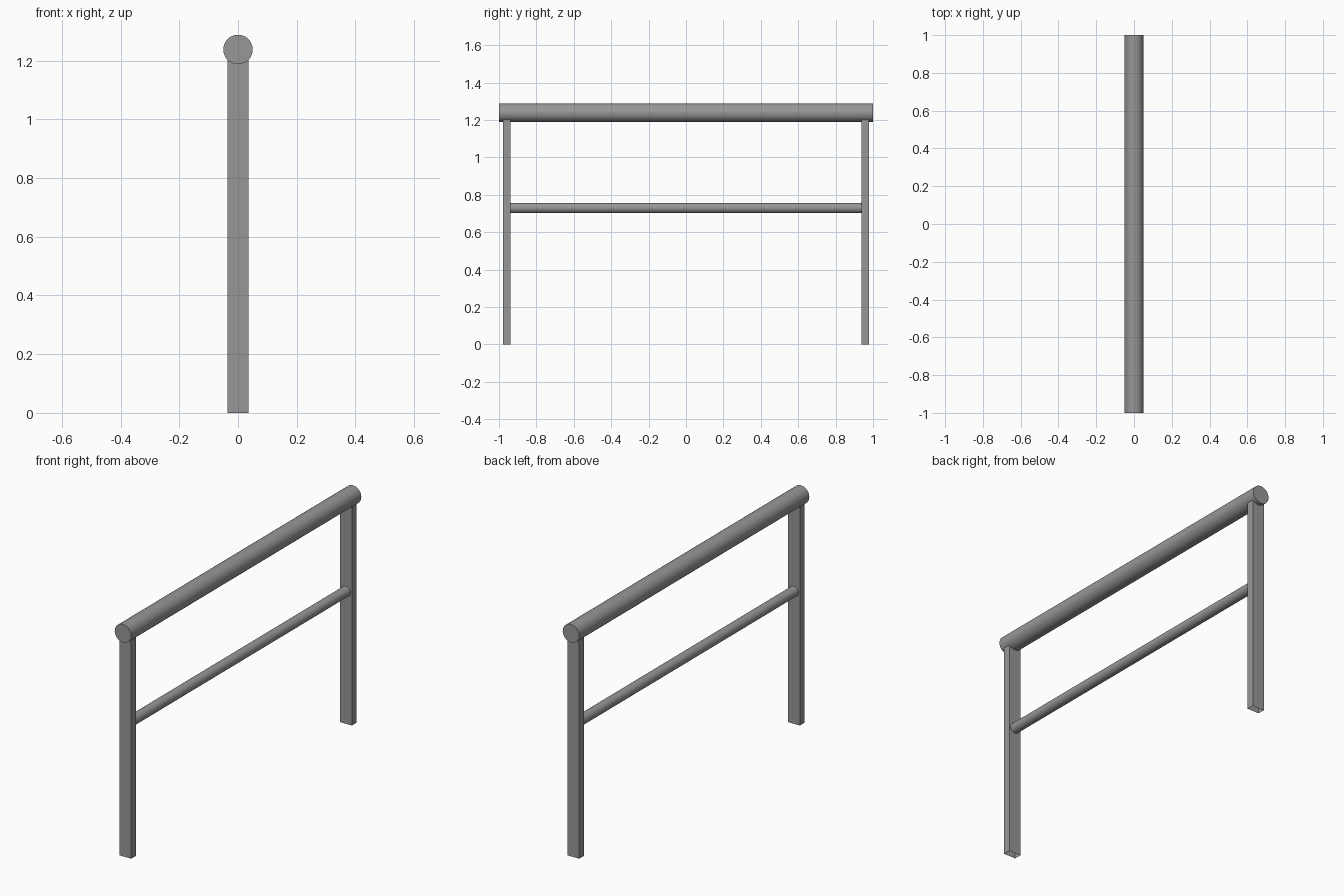
import bpy
import bmesh
from math import radians

if "Cube" in bpy.data.objects:
    bpy.data.objects.remove(bpy.data.objects["Cube"])

dark_grey = bpy.data.materials.new("dark_grey")
dark_grey.diffuse_color = (0.31, 0.31, 0.31, 1)
dark_grey.use_nodes = True
dark_grey.node_tree.nodes["Principled BSDF"].inputs["Base Color"].default_value = dark_grey.diffuse_color


def rail(name, radius, length, z):
    """Round bar running along y."""
    bpy.ops.mesh.primitive_cylinder_add(vertices=48, radius=radius, depth=length,
                                        location=(0, 0, z), rotation=(radians(90), 0, 0))
    ob = bpy.context.object
    ob.name = name
    ob.data.materials.append(dark_grey)
    bpy.ops.object.transform_apply(location=False, rotation=True, scale=True)
    bpy.ops.object.shade_smooth_by_angle(angle=radians(30))


def post(name, y, width=0.072, thickness=0.041, height=1.206):
    """Flat upright tube, open below, its top sunk into the handrail."""
    bpy.ops.mesh.primitive_cube_add(size=1, location=(0, y, height / 2))
    ob = bpy.context.object
    ob.name = name
    ob.data.materials.append(dark_grey)
    ob.scale = (width, thickness, height)
    bpy.ops.object.transform_apply(location=False, rotation=False, scale=True)
    bm = bmesh.new()
    bm.from_mesh(ob.data)
    ends = [f for f in bm.faces if f.normal.z < -0.5]
    bmesh.ops.delete(bm, geom=ends, context='FACES_ONLY')
    bm.to_mesh(ob.data)
    bm.free()


# Handrail and thinner middle rail
rail("handrail", 0.05, 2.0, 1.238)
rail("middle_rail", 0.028, 1.884, 0.729)

# Upright at each end
for name, side in (("front_post", -1), ("back_post", 1)):
    post(name, side * 0.959)
